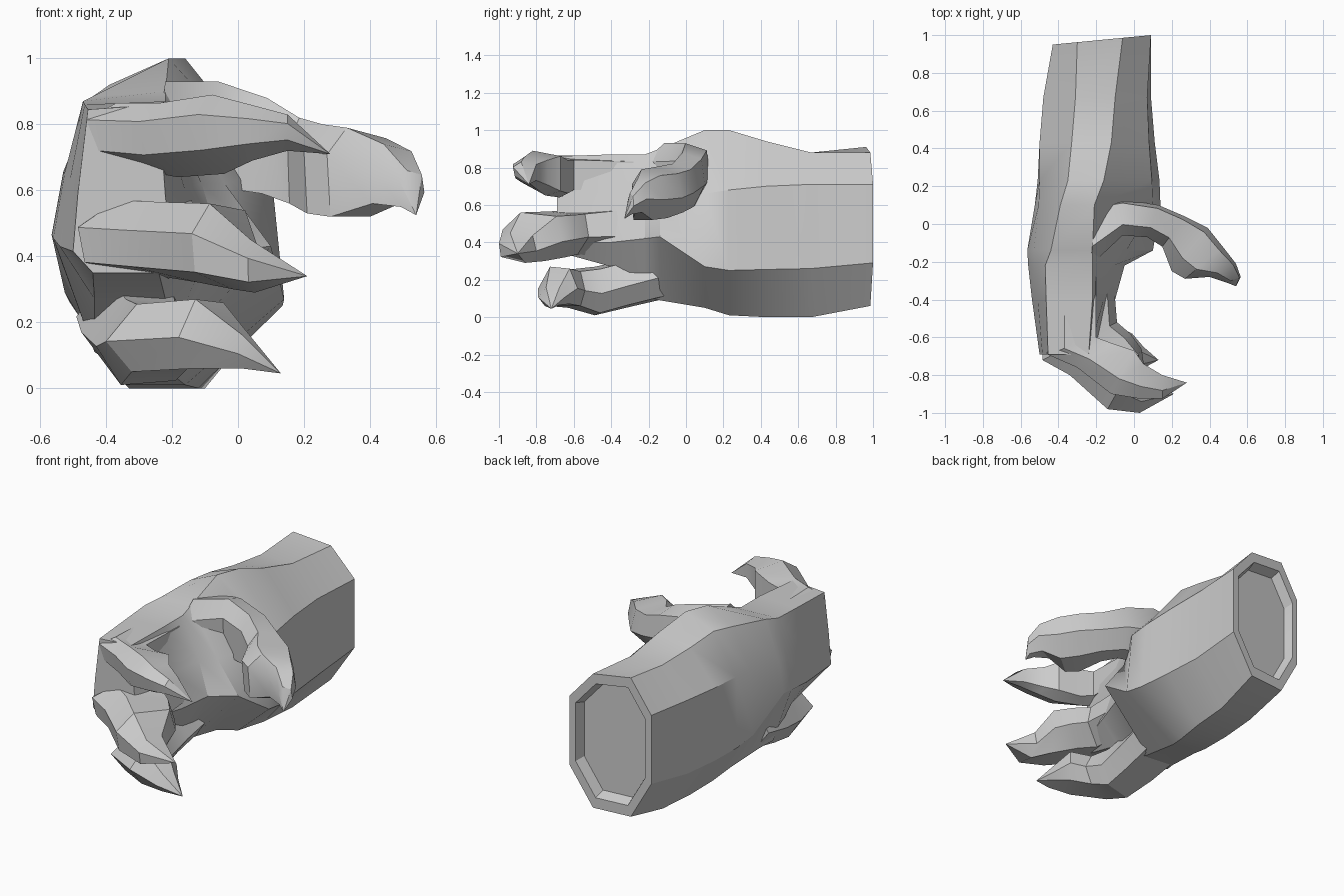
import bpy, bmesh, math
from mathutils import Vector


def loft(name, rings):
    """Skin a list of equal-length rings and cap both ends."""
    bm = bmesh.new()
    rows = [[bm.verts.new(p) for p in r] for r in rings]
    n = len(rows[0])
    for a, b in zip(rows, rows[1:]):
        for i in range(n):
            j = (i + 1) % n
            bm.faces.new((a[i], a[j], b[j], b[i]))
    bm.faces.new(rows[0])
    bm.faces.new(rows[-1])
    bmesh.ops.remove_doubles(bm, verts=bm.verts, dist=0.0005)
    bmesh.ops.recalc_face_normals(bm, faces=bm.faces)
    mesh = bpy.data.meshes.new(name)
    bm.to_mesh(mesh)
    bm.free()
    ob = bpy.data.objects.new(name, mesh)
    bpy.context.collection.objects.link(ob)
    bpy.ops.object.select_all(action='DESELECT')
    ob.select_set(True)
    bpy.context.view_layer.objects.active = ob
    bpy.ops.object.shade_smooth_by_angle(angle=math.radians(30))
    return ob


def arm_ring(y, xl, xtl, xtr, xr, zb, zlo, zhi, zt, ztl, lean=0.0, rlean=0.0, tilt=0.0):
    """Eight-sided arm section; lean and rlean pull in the upper sides."""
    pts = [(xr, zlo), (xr - rlean, zhi), (xtr, zt), (xtl, ztl),
           (xl + lean, zhi + lean), (xl, zlo + lean), (xtl + lean, zb), (xtr, zb)]
    return [Vector((x, y + tilt * (x - xr), z)) for x, z in pts]


def inset(ring, scale, dy):
    c = sum(ring, Vector()) / len(ring)
    return [c + (p - c) * scale + Vector((0, dy, 0)) for p in ring]


# Forearm and palm, with a recessed open end
end = arm_ring(1.0, -.43, -.30, -.06, .09, .06, .29, .71, .88, .91, 0, 0, .096)
arm = [inset(end, .79, -.06), inset(end, .85, 0), end]
for s in [
    (.67, -.48, -.31, -.10, .09, .00, .26, .71, .88, .88, 0, .02),
    (.43, -.50, -.33, -.12, .11, .00, .255, .70, .94, .90, 0, .03),
    (.23, -.51, -.35, -.16, .135, .01, .25, .68, 1.0, .93, .01, .04),
    (.10, -.525, -.39, -.21, .14, .05, .27, .66, 1.0, .92, .02, .04),
    (-.14, -.565, -.44, -.22, .10, .09, .43, .62, .90, .885, .035, .14),
    (-.22, -.56, -.47, -.22, -.05, .11, .42, .62, .87, .87, .035, .06),
    (-.40, -.54, -.465, -.22, -.10, .27, .40, .60, .87, .86, .03, .06),
    (-.69, -.50, -.455, -.24, -.20, .35, .40, .58, .86, .845, .015, .02),
]:
    arm.append(arm_ring(*s))
loft("forearm_and_palm", arm)

# Six-sided digit sections: u runs outer to inner edge, v runs low to high
FLAT_TOP = [(0, .75), (.35, 1), (1, .88), (1, .1), (.65, 0), (.08, .3)]
RIDGED = [(0, .65), (.3, 1), (.9, .92), (1, .4), (.7, 0), (.05, .2)]
LOW = [(0, .45), (.3, 1), (.8, .95), (1, .45), (.8, .05), (.25, 0)]
BOXY = [(0, .4), (.1, .88), (.7, 1), (1, .7), (.95, 0), (.35, 0)]


def digit(name, section, stations):
    rings = []
    for ox, oy, ix, iy, lo, hi in stations:
        rings.append([(ox + (ix - ox) * u, oy + (iy - oy) * u, lo + (hi - lo) * v)
                      for u, v in section])
    loft(name, rings)


# Clawed digits: outer x, y, inner x, y, low z, high z
digit("upper_finger", FLAT_TOP, [
    (-.46, -.34, -.20, -.28, .66, .855),
    (-.46, -.69, -.20, -.60, .66, .865),
    (-.30, -.76, -.12, -.63, .64, .865),
    (-.12, -.90, .00, -.67, .65, .89),
    (.03, -.925, .05, -.74, .69, .86),
    (.15, -.925, .15, -.80, .72, .83),
    (.28, -.84, .28, -.84, .71, .71)])
digit("middle_finger", RIDGED, [
    (-.48, -.32, -.11, -.28, .32, .60),
    (-.485, -.72, -.09, -.52, .335, .57),
    (-.34, -.80, -.02, -.58, .32, .565),
    (-.14, -.98, .04, -.66, .30, .56),
    (.03, -1.0, .06, -.80, .29, .45),
    (.21, -.90, .21, -.90, .34, .34)])
digit("lower_finger", LOW, [
    (-.49, -.10, -.12, -.12, .10, .36),
    (-.475, -.30, -.13, -.30, .055, .31),
    (-.43, -.50, -.13, -.45, .01, .27),
    (-.40, -.66, -.09, -.54, .05, .255),
    (-.18, -.79, -.01, -.58, .06, .27),
    (.00, -.79, .05, -.65, .06, .16),
    (.13, -.72, .13, -.72, .045, .045)])
digit("thumb", BOXY, [
    (-.20, .12, -.23, -.22, .60, .93),
    (-.06, .13, -.06, -.06, .61, .93),
    (.13, .10, .07, -.07, .59, .88),
    (.27, .04, .15, -.12, .56, .82),
    (.39, -.02, .20, -.25, .53, .80),
    (.47, -.12, .27, -.29, .52, .79),
    (.54, -.21, .40, -.28, .56, .74),
    (.565, -.28, .49, -.31, .55, .66),
    (.54, -.33, .54, -.33, .525, .525)])
